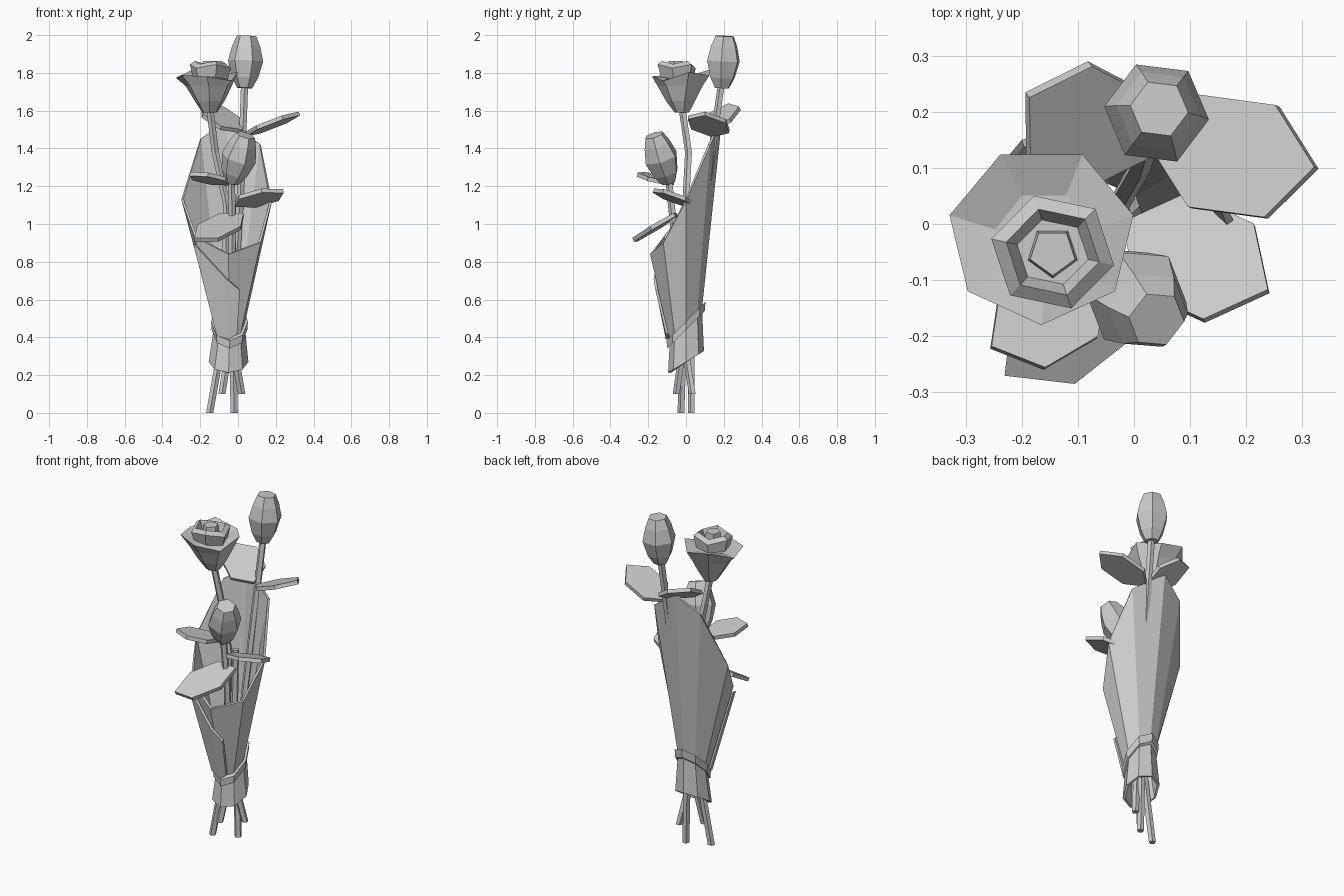
import bpy
import bmesh
from math import sin, cos, tau
from mathutils import Vector

if "Cube" in bpy.data.objects:
    bpy.data.objects.remove(bpy.data.objects["Cube"])

grey = bpy.data.materials.new("plain grey")
grey.use_nodes = True
grey.diffuse_color = (0.6, 0.6, 0.6, 1)
grey.node_tree.nodes["Principled BSDF"].inputs["Base Color"].default_value = (0.6, 0.6, 0.6, 1)


def make(name, verts, faces, thickness=0, offset=-1, recalc=True):
    mesh = bpy.data.meshes.new(name)
    mesh.from_pydata([tuple(v) for v in verts], [], faces)
    if recalc:
        bm = bmesh.new()
        bm.from_mesh(mesh)
        bmesh.ops.recalc_face_normals(bm, faces=bm.faces)
        bm.to_mesh(mesh)
        bm.free()
    mesh.materials.append(grey)
    ob = bpy.data.objects.new(name, mesh)
    bpy.context.collection.objects.link(ob)
    if thickness:
        mod = ob.modifiers.new("thickness", "SOLIDIFY")
        mod.thickness, mod.offset = thickness, offset
    return ob


def ring(centre, rx, ry, sides, slope=0, turn=0, wave=0):
    """Closed ring, counter-clockwise from the front, tilted along y."""
    pts = []
    for i in range(sides):
        a = tau * i / sides + turn
        dy = -ry * cos(a)
        dz = slope * dy + wave * (-1) ** i
        pts.append(Vector(centre) + Vector((rx * sin(a), dy, dz)))
    return pts


def loft(name, rings, caps=True, **kw):
    n = len(rings[0])
    faces = []
    for r in range(len(rings) - 1):
        for i in range(n):
            j = (i + 1) % n
            faces.append((r * n + i, r * n + j, (r + 1) * n + j, (r + 1) * n + i))
    if caps:
        faces.append(tuple(reversed(range(n))))
        faces.append(tuple(range((len(rings) - 1) * n, len(rings) * n)))
    return make(name, [v for r in rings for v in r], faces, recalc=caps, **kw)


# Paper wrap: flared foot, tight waist, slanted open rim
rim = [(-.05, -.19, .84), (.12, -.12, .9), (.18, 0, 1.12), (.12, .13, 1.42),
       (-.06, .19, 1.55), (-.2, .15, 1.45), (-.3, .03, 1.13), (-.23, -.12, .93)]
foot = ring((-.05, 0, .27), .105, .095, 8, slope=.6)
waist = ring((-.045, 0, .47), .08, .085, 8, slope=1)
loft("paper_wrap", [foot, waist, [Vector(p) for p in rim]], caps=False, thickness=.014)

# Overlapping paper flap on the front
make("paper_flap", [(-.235, -.125, .9), (-.06, -.165, .71), (.01, -.155, .65), (-.005, -.1, .42),
                    (-.045, -.1, .39), (-.11, -.08, .41)],
     [(0, 1, 4, 5), (1, 2, 3, 4)], thickness=.014, offset=0)

# Tie around the waist
loft("tie_band", [ring((-.045, 0, z), r, r + .005, 8, slope=1)
                  for z, r in ((.44, .08), (.44, .094), (.485, .098), (.485, .08))], caps=False)

# Stems, from cut end to flower
stems = {
    "rose_stem": [(-.15, -.025, 0), (-.07, -.01, .45), (-.06, 0, 1.1), (-.12, .015, 1.38), (-.15, -.02, 1.62)],
    "back_bud_stem": [(-.02, .03, 0), (-.03, .03, .45), (.01, .1, 1.1), (.025, .15, 1.47), (.035, .19, 1.75)],
    "front_bud_stem": [(.02, .035, .1), (-.04, -.02, .45), (-.03, -.06, .95), (-.035, -.09, 1.24)],
    "spare_stem": [(-.085, -.05, .1), (-.03, 0, .45), (-.03, .02, 1.12)],
}
for name, path in stems.items():
    loft(name, [ring(p, .02, .02, 5) for p in path])


# Closed buds
def bud(name, base, top, profile):
    base, top = Vector(base), Vector(top)
    axis = top - base
    rot = Vector((0, 0, 1)).rotation_difference(axis)
    rings = []
    for t, r in profile:
        c = base + axis * t
        rings.append([c + rot @ p for p in ring((0, 0, 0), r, r, 6, turn=.4)])
    loft(name, rings)


shape = [(0, .04), (.2, .07), (.52, .094), (.8, .075), (1, .052)]
bud("back_bud", (.035, .19, 1.72), (.045, .205, 1.995), shape)
bud("front_bud", (-.035, -.09, 1.22), (.04, -.17, 1.47), shape)

# Open rose: flared petal cup, inner petals and heart
loft("rose_outer_petals", [
    ring((-.15, -.02, 1.59), .04, .04, 7),
    ring((-.15, -.025, 1.65), .08, .08, 7),
    ring((-.155, -.025, 1.73), .125, .125, 7),
    ring((-.165, -.02, 1.785), .168, .16, 7, slope=.12, wave=.015),
    ring((-.16, -.03, 1.775), .09, .09, 7)])
loft("rose_inner_petals", [
    ring((-.15, -.04, 1.72), .08, .08, 6, turn=.3),
    ring((-.145, -.05, 1.835), .112, .105, 6, turn=.3, wave=.01),
    ring((-.145, -.05, 1.855), .085, .08, 6, turn=.3, wave=.008),
    ring((-.145, -.05, 1.81), .065, .06, 6, turn=.3)])
loft("rose_heart", [
    ring((-.145, -.05, 1.77), .05, .05, 5),
    ring((-.145, -.05, 1.862), .042, .042, 5)])


# Leaves: six-sided plates given by base, tip and half-width vector
def leaf(name, base, tip, side):
    base, tip, side = Vector(base), Vector(tip), Vector(side)
    near, far = base.lerp(tip, .27), base.lerp(tip, .73)
    make(name, [base, near - side, far - side, tip, far + side, near + side],
         [(0, 1, 2, 3, 4, 5)], thickness=.022, offset=0, recalc=False)


leaf("upper_right_leaf", (.03, .14, 1.47), (.325, .1, 1.585), (.01, .1, -.01))
leaf("upper_back_leaf", (.02, .12, 1.49), (-.19, .23, 1.63), (.055, .085, .02))
leaf("middle_right_leaf", (-.02, 0, 1.1), (.24, -.12, 1.175), (.045, .085, -.022))
leaf("lower_front_leaf", (.03, -.06, 1.05), (-.23, -.265, .915), (.055, -.07, -.035))
leaf("middle_left_leaf", (-.05, -.1, 1.215), (-.255, -.22, 1.265), (.04, -.07, .01))
